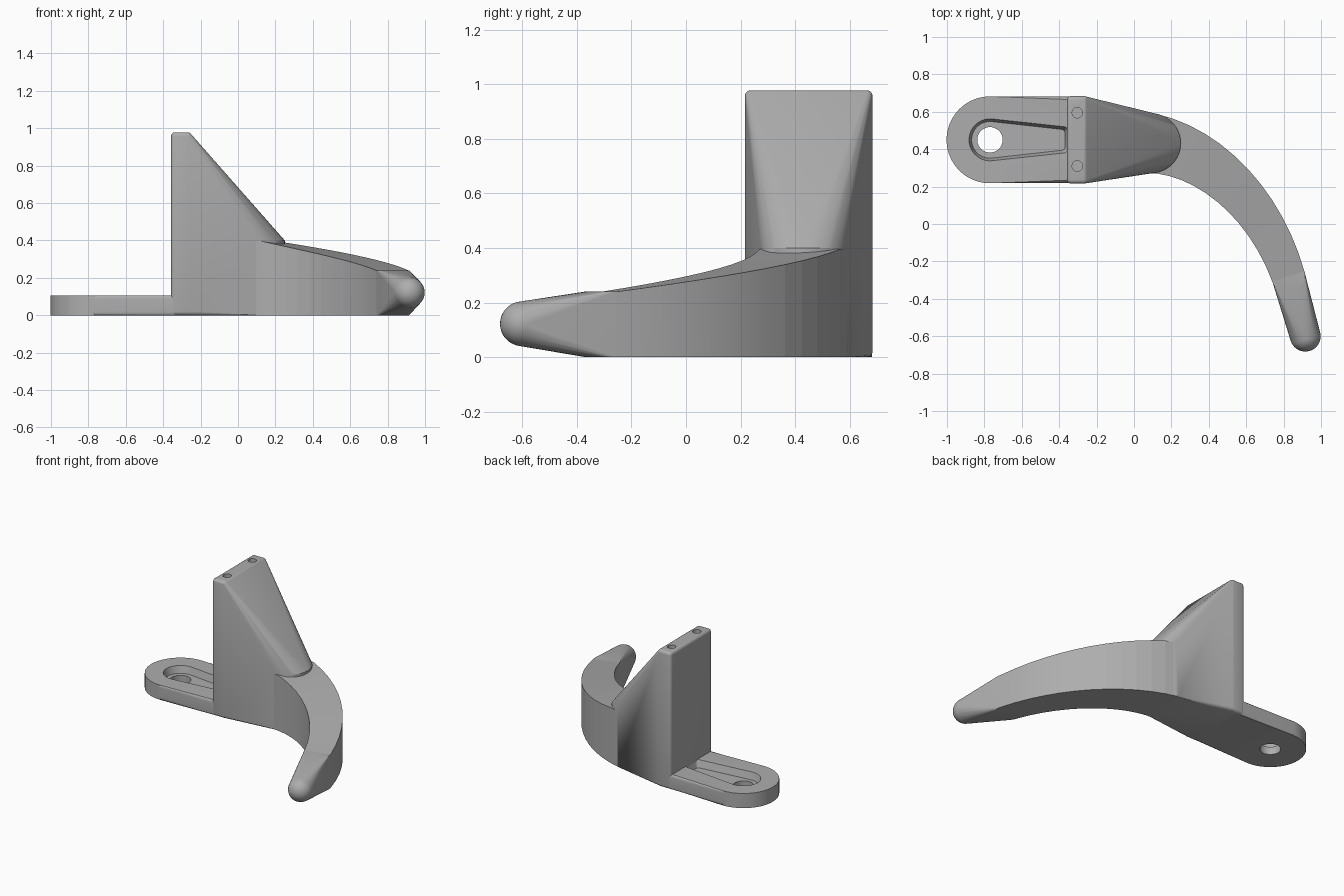
import bpy, bmesh, math
from mathutils import Vector, Matrix

if "Cube" in bpy.data.objects:
    bpy.data.objects.remove(bpy.data.objects["Cube"])

grey = bpy.data.materials.new("light grey plastic")
grey.use_nodes = True
colour = (0.42, 0.42, 0.42, 1)
grey.diffuse_color = colour
grey.node_tree.nodes["Principled BSDF"].inputs["Base Color"].default_value = colour


def finish(name, bm):
    bmesh.ops.recalc_face_normals(bm, faces=bm.faces)
    mesh = bpy.data.meshes.new(name)
    bm.to_mesh(mesh)
    bm.free()
    mesh.materials.append(grey)
    ob = bpy.data.objects.new(name, mesh)
    bpy.context.collection.objects.link(ob)
    return ob


def activate(ob):
    bpy.ops.object.select_all(action='DESELECT')
    ob.select_set(True)
    bpy.context.view_layer.objects.active = ob


def smooth(ob, degrees):
    activate(ob)
    bpy.ops.object.shade_smooth_by_angle(angle=math.radians(degrees))


def cut(ob, cutter):
    cutter.hide_render = True
    mod = ob.modifiers.new("cut", 'BOOLEAN')
    mod.operation = 'DIFFERENCE'
    mod.solver = 'EXACT'
    mod.object = cutter
    activate(ob)
    bpy.ops.object.modifier_apply(modifier=mod.name)
    bpy.data.objects.remove(cutter)


def arc(cx, cy, r, start, end, n):
    angles = [math.radians(start + (end - start) * i / n) for i in range(n + 1)]
    return [(cx + r * math.cos(a), cy + r * math.sin(a)) for a in angles]


def prism(bottom, top, z0, z1):
    bm = bmesh.new()
    low = [bm.verts.new((x, y, z0)) for x, y in bottom]
    high = [bm.verts.new((x, y, z1)) for x, y in top]
    bm.faces.new(low)
    bm.faces.new(high)
    n = len(low)
    for i in range(n):
        j = (i + 1) % n
        bm.faces.new((low[i], low[j], high[j], high[i]))
    return bm


def add_cylinder(bm, x, y, r, z0, z1, n=48):
    bmesh.ops.create_cone(bm, cap_ends=True, segments=n, radius1=r, radius2=r,
                          depth=z1 - z0,
                          matrix=Matrix.Translation((x, y, (z0 + z1) / 2)))


def drill(x, y, r, z0, z1):
    bm = bmesh.new()
    add_cylinder(bm, x, y, r, z0, z1)
    return finish("drill", bm)


def hull(bm):
    for f in list(bm.faces):
        bm.faces.remove(f)
    for e in list(bm.edges):
        bm.edges.remove(e)
    res = bmesh.ops.convex_hull(bm, input=bm.verts)
    loose = {v for v in res["geom_interior"] if isinstance(v, bmesh.types.BMVert)}
    bmesh.ops.delete(bm, geom=list(loose), context='VERTS')
    bmesh.ops.dissolve_limit(bm, angle_limit=0.005, verts=bm.verts, edges=bm.edges)


# Mounting plate with a rounded end
hole_x, mid_y = -0.77, 0.45
outline = arc(hole_x, mid_y, 0.232, 90, 270, 40)
outline += [(-0.29, mid_y - 0.232), (-0.29, mid_y + 0.232)]
bm = prism(outline, outline, 0, 0.105)
rims = [e for e in bm.edges if abs(e.verts[0].co.z - e.verts[1].co.z) < 1e-5]
bmesh.ops.bevel(bm, geom=rims, offset=0.018, segments=4, profile=0.5,
                affect='EDGES', clamp_overlap=True)
plate = finish("mounting_plate", bm)


# Tapered recess and screw hole
def slot(inset):
    r, half = 0.112 - inset, 0.07 - inset
    end = -0.355 - inset
    pts = arc(hole_x, mid_y, r, 83, 277, 36)
    pts += arc(end - 0.02, mid_y - half + 0.02, 0.02, -85, 0, 5)
    pts += arc(end - 0.02, mid_y + half - 0.02, 0.02, 0, 85, 5)
    return pts


cut(plate, finish("recess", prism(slot(0.014), slot(-0.003), 0.055, 0.115)))
cut(plate, drill(hole_x, mid_y, 0.068, -0.1, 0.2))
smooth(plate, 30)

# Upright bracket: rounded post wrapped together with a lower round column
bm = bmesh.new()
bmesh.ops.create_cube(bm, size=1, matrix=Matrix.Translation((-0.303, mid_y, 0.489))
                      @ Matrix.Diagonal((0.11, 0.468, 0.978, 1)))
bmesh.ops.bevel(bm, geom=list(bm.edges), offset=0.02, segments=4, profile=0.5,
                affect='EDGES')
add_cylinder(bm, 0.09, 0.432, 0.16, 0, 0.4, 64)
hull(bm)
bracket = finish("upright_bracket", bm)
for y in (0.31, 0.595):
    cut(bracket, drill(-0.303, y, 0.028, 0.88, 1.1))
smooth(bracket, 25)

# Curved arm swept along a bent path, narrowing and dropping
path = [Vector(p) for p in ((0.09, 0.432), (0.40, 0.39), (0.70, 0.11), (0.825, -0.28))]


def point(t):
    s = 1 - t
    return (path[0] * s**3 + path[1] * 3 * s * s * t
            + path[2] * 3 * s * t * t + path[3] * t**3)


bm = bmesh.new()
steps = 12
rings = []
for i in range(steps + 1):
    t = i / steps
    d = (point(t + 0.01) - point(t - 0.01)).normalized()
    side = Vector((-d.y, d.x)) * (0.16 - 0.09 * t + 0.02 * t * t)
    top = min(0.397, 0.41 - 0.17 * t)
    left, right = point(t) + side, point(t) - side
    rings.append([bm.verts.new((p.x, p.y, z)) for p, z in
                  ((left, 0), (left, top), (right, top), (right, 0))])
for a, b in zip(rings, rings[1:]):
    for k in range(4):
        m = (k + 1) % 4
        bm.faces.new((a[k], a[m], b[m], b[k]))
bm.faces.new(rings[0])
bm.faces.new(rings[-1])
smooth(finish("curved_arm", bm), 5)

# Arm tip: last round section wrapped together with a ball
bm = bmesh.new()
add_cylinder(bm, path[3].x, path[3].y, 0.09, 0, 0.24)
bmesh.ops.create_uvsphere(bm, u_segments=40, v_segments=24, radius=0.082,
                          matrix=Matrix.Translation((0.916, -0.6, 0.122)))
hull(bm)
smooth(finish("arm_tip", bm), 25)
